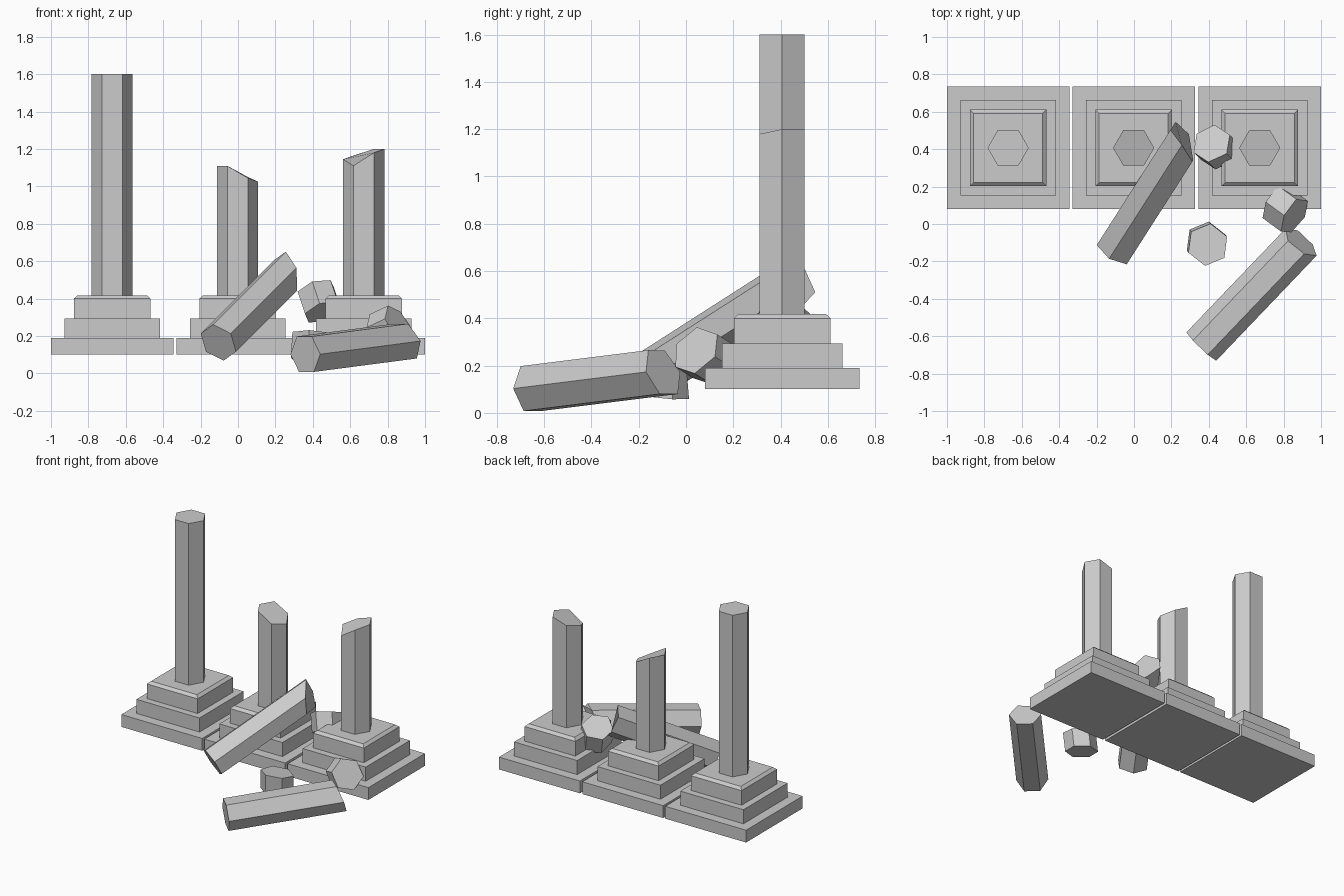
import bpy
from math import sin, cos, pi, radians
from mathutils import Vector

if "Cube" in bpy.data.objects:
    bpy.data.objects.remove(bpy.data.objects["Cube"])


def loft(name, rings):
    """Closed flat-shaded solid through rings with equal point counts."""
    n = len(rings[0])
    verts = [p for r in rings for p in r]
    faces = [list(range(n))[::-1], [len(verts) - n + i for i in range(n)]]
    for k in range(len(rings) - 1):
        for i in range(n):
            j = (i + 1) % n
            faces.append([k * n + i, k * n + j, (k + 1) * n + j, (k + 1) * n + i])
    me = bpy.data.meshes.new(name)
    me.from_pydata(verts, [], faces)
    ob = bpy.data.objects.new(name, me)
    bpy.context.collection.objects.link(ob)
    return ob


def tier(name, cx, cy, levels):
    """Square slab from (half width, z) levels."""
    loft(name, [[(cx + sx * h, cy + sy * h, z) for sx, sy in
                 ((-1, -1), (1, -1), (1, 1), (-1, 1))] for h, z in levels])


def hex_piece(name, start, axis, radius, turn, bottoms, tops):
    """Hexagonal column piece along an axis, with uneven broken ends."""
    d = Vector(axis).normalized()
    u = d.cross(Vector((0, 0, 1)))
    u = u.normalized() if u.length > 0.01 else Vector((1, 0, 0))
    v = u.cross(d)
    if v.z < 0:
        v = -v
    if u.cross(v).dot(d) < 0:      # keep the winding outward
        order = range(0, -6, -1)
    else:
        order = range(6)
    rings = []
    for ends in (bottoms, tops):
        ring = []
        for k in order:
            a = radians(turn) + k * pi / 3
            ring.append(Vector(start) + radius * (cos(a) * u + sin(a) * v)
                        + d * ends[k % 6])
        rings.append(ring)
    loft(name, rings)


# Stepped plinths and standing columns (top height at each hexagon corner)
CY = 0.407
column_tops = {
    "left": (-0.673, [1.60] * 6),
    "middle": (-0.002, [1.025, 1.05, 1.11, 1.11, 1.11, 1.045]),
    "right": (0.672, [1.20, 1.20, 1.165, 1.145, 1.11, 1.18]),
}
for side, (cx, tops) in column_tops.items():
    tier(side + "_plinth_bottom", cx, CY, [(0.327, 0.10), (0.327, 0.19)])
    tier(side + "_plinth_middle", cx, CY, [(0.255, 0.19), (0.255, 0.293)])
    tier(side + "_plinth_top", cx, CY, [(0.205, 0.293), (0.205, 0.40), (0.185, 0.418)])
    corners = [(cx + 0.11 * cos(k * pi / 3), CY + 0.11 * sin(k * pi / 3)) for k in range(6)]
    loft(side + "_column", [[(x, y, 0.418) for x, y in corners],
                            [(x, y, z) for (x, y), z in zip(corners, tops)]])

# Fallen shafts
hex_piece("leaning_shaft", (-0.105, -0.142, 0.165), (0.475, 0.742, 0.475), 0.11, 30,
          [0, 0, 0, 0, 0, 0], [0.74, 0.82, 0.83, 0.83, 0.78, 0.69])
hex_piece("fallen_shaft", (0.36, -0.655, 0.103), (0.688, 0.72, 0.09), 0.11, 0,
          [0, 0, 0, 0, 0, 0], [0.78, 0.75, 0.74, 0.77, 0.80, 0.80])

# Rubble chunks
hex_piece("rubble_upper", (0.435, 0.41, 0.39), (-0.3, 0.3, 0.9), 0.108, 20,
          [-0.08, -0.06, -0.05, -0.06, -0.08, -0.09], [0.06, 0.07, 0.08, 0.07, 0.06, 0.06])
hex_piece("rubble_front", (0.39, -0.105, 0.14), (0.06, -0.08, 0.99), 0.112, 75,
          [-0.08, -0.09, -0.08, -0.06, -0.05, -0.06], [0.06, 0.05, 0.06, 0.09, 0.10, 0.08])
hex_piece("rubble_right", (0.805, 0.08, 0.24), (0.75, -0.55, 0.35), 0.112, 75,
          [-0.07, -0.08, -0.07, -0.05, -0.05, -0.06], [0.06, 0.05, 0.07, 0.08, 0.08, 0.07])
